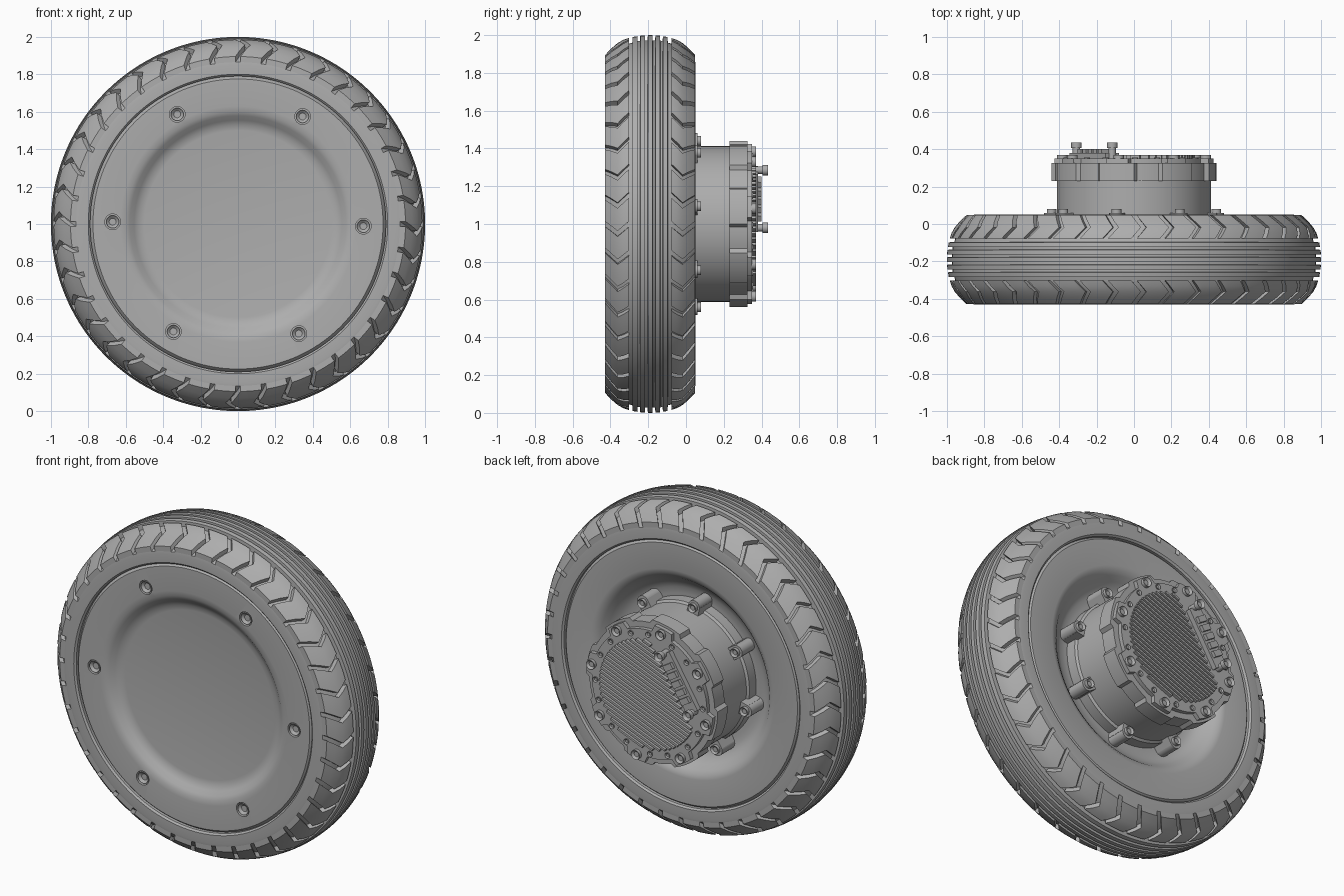
import bpy, bmesh
from math import pi, tau, sin, cos, sqrt, radians
from mathutils import Matrix, Vector

if "Cube" in bpy.data.objects:
    bpy.data.objects.remove(bpy.data.objects["Cube"])

grey = bpy.data.materials.new("plain grey")
grey.use_nodes = True
grey.diffuse_color = (0.42, 0.42, 0.42, 1)
grey.node_tree.nodes["Principled BSDF"].inputs["Base Color"].default_value = grey.diffuse_color

MID = -0.19      # middle of the tyre along the axle
BLOCKS = 40      # tread blocks per side


def polar(r, a, y):
    """Point at radius r and angle a around the axle."""
    return Vector((r * cos(a), y, 1 + r * sin(a)))


def finish(bm, name):
    bmesh.ops.recalc_face_normals(bm, faces=bm.faces)
    mesh = bpy.data.meshes.new(name)
    bm.to_mesh(mesh)
    bm.free()
    obj = bpy.data.objects.new(name, mesh)
    bpy.context.collection.objects.link(obj)
    mesh.materials.append(grey)
    smooth(obj)
    return obj


def smooth(obj):
    bpy.ops.object.select_all(action='DESELECT')
    obj.select_set(True)
    bpy.context.view_layer.objects.active = obj
    bpy.ops.object.shade_smooth_by_angle(angle=radians(28))


def lathe(name, profile, closed=False, steps=128):
    """Revolve (radius, y) points around the axle."""
    bm = bmesh.new()
    rings = [[bm.verts.new(polar(r, tau * i / steps, y)) for i in range(steps)]
             for r, y in profile]
    pairs = list(zip(rings, rings[1:])) + ([(rings[-1], rings[0])] if closed else [])
    for a, b in pairs:
        for i in range(steps):
            j = (i + 1) % steps
            bm.faces.new((a[i], a[j], b[j], b[i]))
    bmesh.ops.remove_doubles(bm, verts=bm.verts, dist=1e-5)
    return finish(bm, name)


def lobed_disc(name, r_low, r_high, y0, y1, share, steps=160):
    """Disc whose edge carries eight raised bosses."""
    bm = bmesh.new()
    radii = [r_high if cos(8 * (tau * i / steps - radians(12))) > share else r_low
             for i in range(steps)]
    face = bm.faces.new([bm.verts.new(polar(r, tau * i / steps, y0))
                         for i, r in enumerate(radii)])
    new = bmesh.ops.extrude_face_region(bm, geom=[face], use_keep_orig=True)["geom"]
    bmesh.ops.translate(bm, vec=(0, y1 - y0, 0),
                        verts=[v for v in new if isinstance(v, bmesh.types.BMVert)])
    return finish(bm, name)


def box(bm, center, angle, radial, depth, tangent):
    """Box turned around the axle so its first side points along angle."""
    bmesh.ops.create_cube(bm, size=1, matrix=Matrix.Translation(center)
                          @ Matrix.Rotation(-angle, 4, 'Y')
                          @ Matrix.Diagonal((radial, depth, tangent, 1)))


def rod(bm, center, radius, y0, y1, sides=20):
    place = Vector((center.x, (y0 + y1) / 2, center.z))
    return bmesh.ops.create_cone(bm, cap_ends=True, segments=sides, radius1=radius,
                                 radius2=radius, depth=abs(y1 - y0),
                                 matrix=Matrix.Translation(place)
                                 @ Matrix.Rotation(pi / 2, 4, 'X'))["verts"]


def bolt(bm, center, radius, y0, y1):
    """Round screw head from y0 to y1 with a sunken drive socket."""
    verts = rod(bm, center, radius, y0, y1)
    bm.normal_update()
    top = [f for f in {f for v in verts for f in v.link_faces}
           if all(abs(v.co.y - y1) < 1e-4 for v in f.verts)]
    bmesh.ops.inset_individual(bm, faces=top, thickness=radius * 0.45)
    bmesh.ops.translate(bm, verts=top[0].verts, vec=(0, (y0 - y1) * 0.5, 0))


# Tyre body: smooth sidewalls, five centre ribs, sunken shoulders
stations = [0.112, 0.142, 0.172, 0.205, 0.238]
tops = [0.985, 0.975, 0.958, 0.93, 0.895]
half = [(0.012, 1.0), (0.014, 0.972), (0.026, 0.972), (0.028, 0.999), (0.052, 0.997),
        (0.054, 0.97), (0.066, 0.97), (0.068, 0.994), (0.092, 0.99), (0.094, 0.96)]
half += [(s, t - 0.03) for s, t in zip(stations, tops)]
half += [(0.24, 0.85), (0.24, 0.80), (0.23, 0.79)]
tyre = [(r, MID - s) for s, r in reversed(half)] + [(r, MID + s) for s, r in half]
lathe("tyre", tyre, closed=True, steps=160)

# Chevron tread blocks on both shoulders
bm = bmesh.new()
pitch, gap, cuts = tau / BLOCKS, 0.015, 4
bend = [0, 0.027, 0.054, 0.027, 0]
for side in (-1, 1):
    for k in range(BLOCKS):
        grid = []
        for s, r, shift in zip(stations, tops, bend):
            grid.append([bm.verts.new(polar(
                r, k * pitch - shift + gap + (pitch - 2 * gap) * j / cuts, MID + side * s))
                for j in range(cuts + 1)])
        for a, b in zip(grid, grid[1:]):
            for j in range(cuts):
                bm.faces.new((a[j], a[j + 1], b[j + 1], b[j]))
new = bmesh.ops.extrude_face_region(bm, geom=bm.faces[:], use_keep_orig=True)["geom"]
for v in new:
    if isinstance(v, bmesh.types.BMVert):
        v.co.x *= 0.95
        v.co.z = 1 + (v.co.z - 1) * 0.95
finish(bm, "tread_blocks")

# Wheel disc: shallow dish in front, deeper rounded well behind
rim = lathe("wheel_disc", [
    (0, -0.365), (0.50, -0.365), (0.53, -0.37), (0.555, -0.385), (0.578, -0.405),
    (0.60, -0.416), (0.63, -0.42), (0.775, -0.42), (0.784, -0.41), (0.791, -0.40),
    (0.791, 0.02), (0.784, 0.03), (0.775, 0.04), (0.62, 0.04), (0.595, 0.034),
    (0.57, 0.015), (0.545, -0.015), (0.515, -0.045), (0.48, -0.06), (0.44, -0.065),
    (0, -0.065)])

# Six front screws in round pockets
spots = [polar(0.67, radians(-1 + 60 * k), 0) for k in range(6)]
bm = bmesh.new()
for p in spots:
    rod(bm, p, 0.042, -0.45, -0.395, 28)
cutter = finish(bm, "pocket_cutter")
cutter.hide_render = True
mod = rim.modifiers.new("pockets", 'BOOLEAN')
mod.operation, mod.solver, mod.object = 'DIFFERENCE', 'EXACT', cutter
bpy.context.view_layer.objects.active = rim
bpy.ops.object.modifier_apply(modifier=mod.name)
bpy.data.objects.remove(cutter)
smooth(rim)
bm = bmesh.new()
for p in spots:
    bolt(bm, p, 0.034, -0.39, -0.416)
finish(bm, "front_screws")

# Motor housing behind the wheel
lathe("motor_housing", [(0, -0.08), (0.425, -0.08), (0.425, 0.0), (0.412, 0.01),
                        (0.412, 0.24), (0, 0.24)])
lobed_disc("end_ring", 0.42, 0.44, 0.23, 0.325, -0.3)
lobed_disc("end_cap", 0.385, 0.425, 0.32, 0.35, 0.3)

# Mounting lugs round the housing base, each with a screw
bm = bmesh.new()
for k in range(8):
    a = radians(12 + 45 * k)
    box(bm, polar(0.425, a, -0.005), a, 0.07, 0.13, 0.075)
    rod(bm, polar(0.455, a, 0), 0.037, -0.07, 0.06)
    bolt(bm, polar(0.45, a, 0), 0.026, 0.06, 0.08)
finish(bm, "mounting_lugs")

# Cap screws and small screws between them
bm = bmesh.new()
for k in range(8):
    a = radians(12 + 45 * k)
    bolt(bm, polar(0.392, a, 0), 0.028, 0.345, 0.37)
    for d in (-13, 13):
        bolt(bm, polar(0.36, a + radians(d), 0), 0.016, 0.345, 0.356)
finish(bm, "cap_screws")

# Cooling fins: parallel bars inside a circle cut off by a chord
bm = bmesh.new()
facing, along = radians(148), radians(22)
R, chord, count = 0.325, 0.175, 26
for i in range(count):
    s = R * (2 * (i + 0.5) / count - 1)
    reach = sqrt(R * R - s * s)
    start = max(-reach, (chord - s * sin(facing - along)) / cos(facing - along))
    if reach - start > 0.02:
        t = (start + reach) / 2
        center = Vector((t * cos(along) - s * sin(along), 0.355,
                         1 + t * sin(along) + s * cos(along)))
        box(bm, center, along, reach - start, 0.03, 0.013)
finish(bm, "cooling_fins")

# Connector block on the flat side of the fins
side_dir = Vector((-sin(facing), 0, cos(facing)))
bm = bmesh.new()
mid = polar(0.25, facing, 0.36)
box(bm, mid, facing, 0.085, 0.04, 0.36)
for i in range(5):
    box(bm, mid + side_dir * (i - 2) * 0.052 + Vector((0, 0.025, 0)),
        facing, 0.06, 0.03, 0.036)
for e in (-0.18, 0.18):
    p = mid + side_dir * e
    rod(bm, p, 0.02, 0.34, 0.41)
    bolt(bm, p, 0.028, 0.405, 0.435)
finish(bm, "connector")
